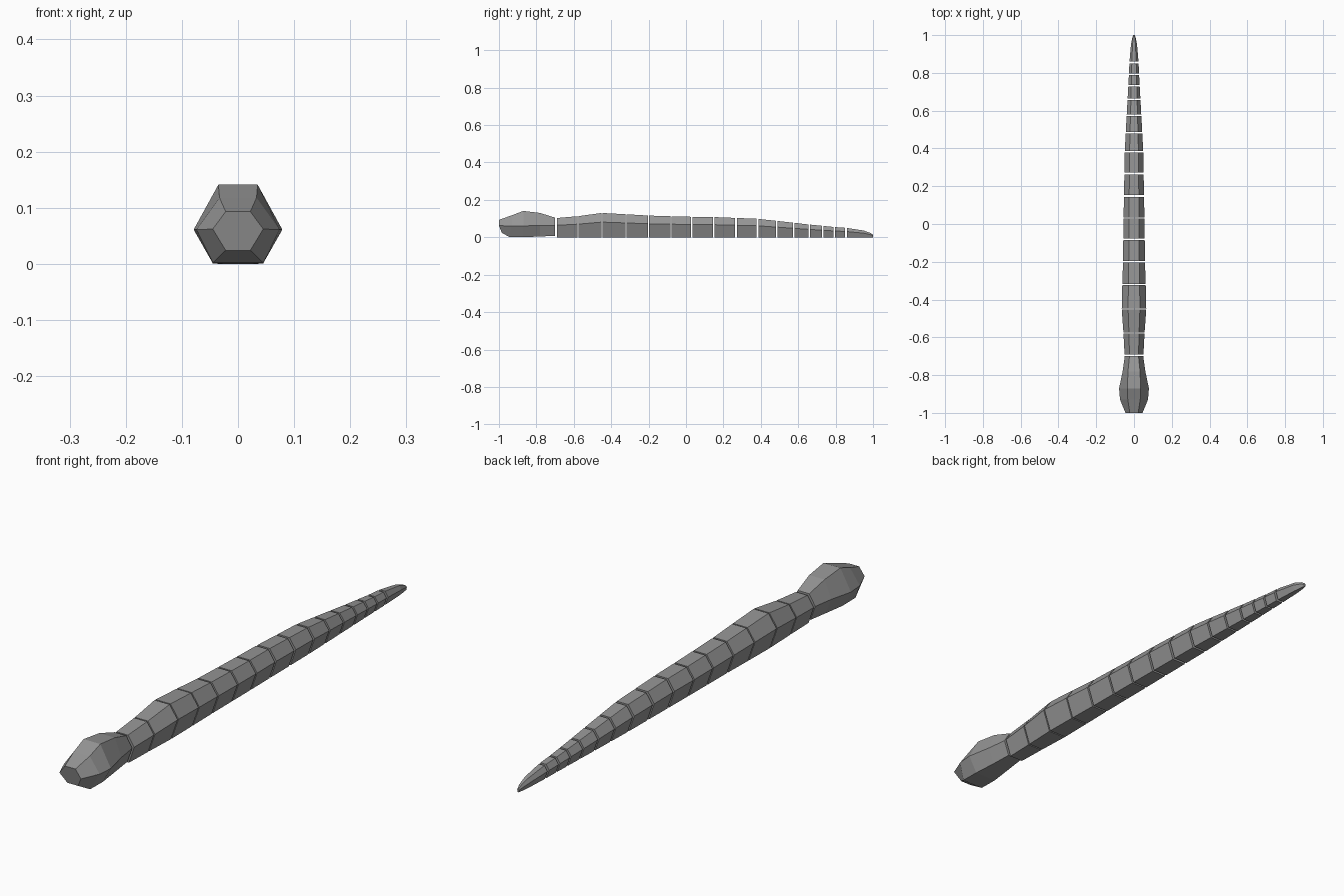
import bpy, bmesh

grey = bpy.data.materials.new("stone_grey")
grey.diffuse_color = (0.3, 0.3, 0.3, 1)


def loft(name, rings):
    """Capped six-sided loft; ring = (y, half width, top half, bottom half, z low, z mid, z high, lean)."""
    bm = bmesh.new()
    loops = []
    for y, w, t, b, z0, zm, z1, lean in rings:
        pts = [(-b, y + lean, z0), (b, y + lean, z0), (w, y, zm),
               (t, y, z1), (-t, y, z1), (-w, y, zm)]
        loops.append([bm.verts.new(p) for p in pts])
    for a, c in zip(loops, loops[1:]):
        for i in range(6):
            j = (i + 1) % 6
            bm.faces.new((a[i], a[j], c[j], c[i]))
    bm.faces.new(loops[0])
    bm.faces.new(loops[-1])
    bmesh.ops.recalc_face_normals(bm, faces=bm.faces)
    mesh = bpy.data.meshes.new(name)
    bm.to_mesh(mesh)
    bm.free()
    mesh.materials.append(grey)
    obj = bpy.data.objects.new(name, mesh)
    bpy.context.collection.objects.link(obj)


# Body outline: y, half width, height
OUTLINE = [(-0.69, 0.050, 0.105), (-0.575, 0.056, 0.115), (-0.45, 0.065, 0.132),
           (-0.32, 0.062, 0.125), (-0.20, 0.058, 0.118), (0.0, 0.056, 0.112),
           (0.15, 0.053, 0.110), (0.38, 0.049, 0.101), (0.50, 0.043, 0.088),
           (0.66, 0.034, 0.070), (0.79, 0.027, 0.057), (0.86, 0.024, 0.052),
           (0.95, 0.016, 0.038), (0.985, 0.009, 0.026), (1.0, 0.004, 0.016)]


def body_ring(y):
    for (ya, wa, ha), (yb, wb, hb) in zip(OUTLINE, OUTLINE[1:]):
        if ya <= y <= yb:
            f = (y - ya) / (yb - ya)
            w, h = wa + (wb - wa) * f, ha + (hb - ha) * f
            return (y, w, w * 0.48, w * 0.56, 0.002, h * 0.63, h, 0)


# Head with a blunt snout
loft("head", [
    (-1.00, 0.045, 0.022, 0.022, 0.026, 0.064, 0.095, 0.015),
    (-0.93, 0.074, 0.033, 0.045, 0.004, 0.063, 0.120, -0.015),
    (-0.87, 0.079, 0.035, 0.045, 0.003, 0.063, 0.143, 0),
    (-0.78, 0.060, 0.032, 0.036, 0.006, 0.065, 0.132, 0),
    (-0.70, 0.049, 0.024, 0.029, 0.010, 0.066, 0.107, 0)])

# Body segments separated by narrow gaps
STARTS = [-0.69, -0.575, -0.447, -0.318, -0.197, -0.077, 0.035, 0.153, 0.272,
          0.387, 0.488, 0.58, 0.664, 0.735, 0.797]
ENDS = [-0.58, -0.452, -0.323, -0.204, -0.084, 0.028, 0.144, 0.262, 0.378,
        0.48, 0.572, 0.656, 0.727, 0.789, 0.85]
for i, (a, b) in enumerate(zip(STARTS, ENDS), 1):
    loft(f"body_segment_{i:02d}", [body_ring(a), body_ring(b)])

# Pointed tail tip
loft("tail_tip", [body_ring(y) for y in (0.86, 0.95, 0.985, 1.0)])

# Drop the lowest faces onto the ground
for o in bpy.data.objects:
    o.location.z = -0.002
